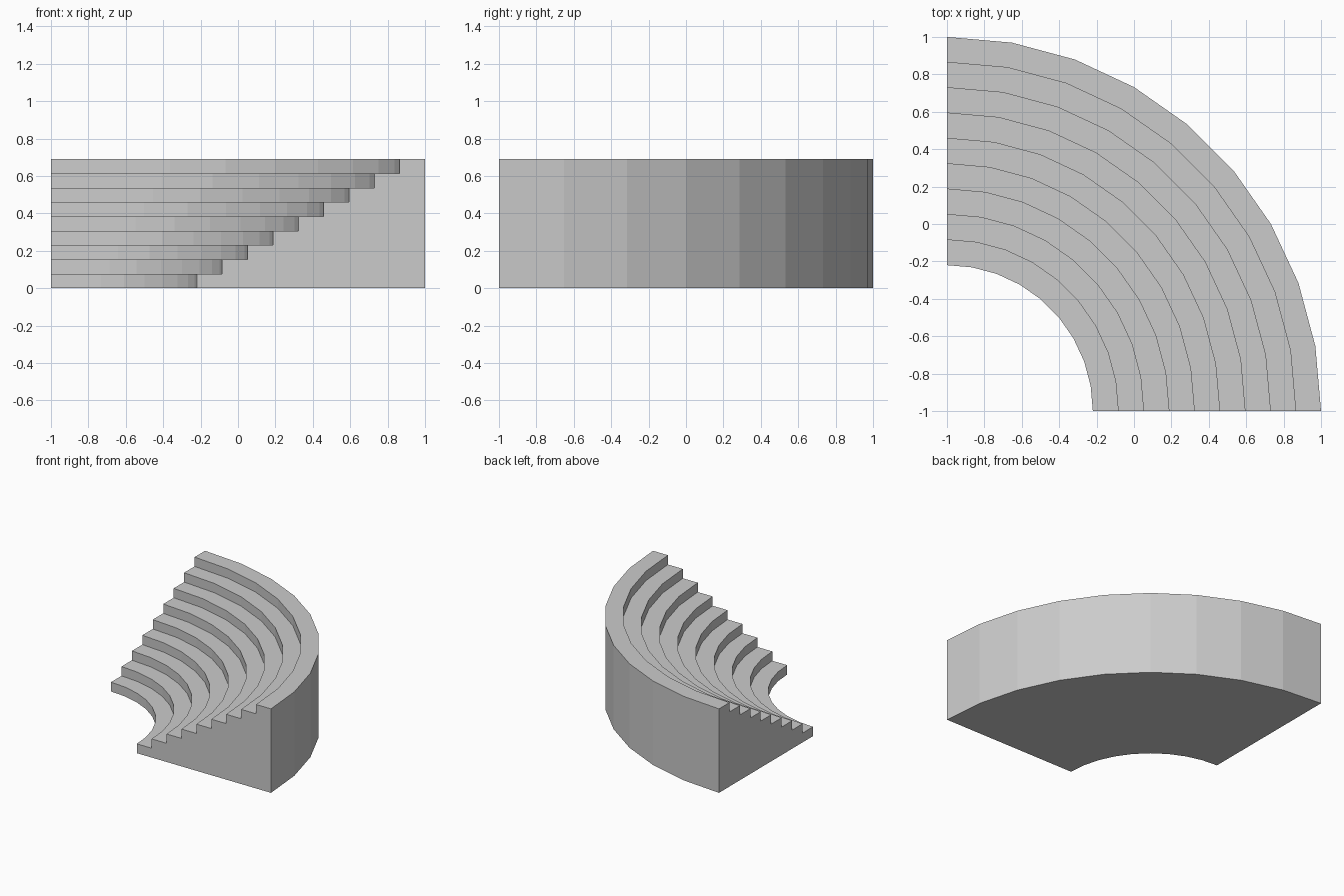
import bpy, bmesh
from math import sin, cos, pi

if "Cube" in bpy.data.objects:
    bpy.data.objects.remove(bpy.data.objects["Cube"])

STEPS, SEGMENTS = 9, 9
INNER, OUTER, HEIGHT = 0.78, 2.0, 0.69
CENTRE = (-1.0, -1.0)

# stepped cross-section as (radius, height)
tread = (OUTER - INNER) / STEPS
riser = HEIGHT / STEPS
profile = [(INNER, 0.0)]
for i in range(STEPS):
    z = riser * (i + 1)
    profile += [(INNER + tread * i, z), (INNER + tread * (i + 1), z)]
profile.append((OUTER, 0.0))

# sweep the cross-section through a quarter turn
bm = bmesh.new()
rings = []
for s in range(SEGMENTS + 1):
    a = pi / 2 * s / SEGMENTS
    rings.append([bm.verts.new((CENTRE[0] + r * cos(a), CENTRE[1] + r * sin(a), z))
                  for r, z in profile])
n = len(profile)
for a, b in zip(rings, rings[1:]):
    for i in range(n):
        j = (i + 1) % n
        bm.faces.new((a[i], a[j], b[j], b[i]))

# flat end walls
bm.faces.new(rings[0])
bm.faces.new(rings[-1])
bmesh.ops.recalc_face_normals(bm, faces=bm.faces)

mesh = bpy.data.meshes.new("curved_corner_steps")
bm.to_mesh(mesh)
bm.free()
steps = bpy.data.objects.new("curved_corner_steps", mesh)
bpy.context.collection.objects.link(steps)
